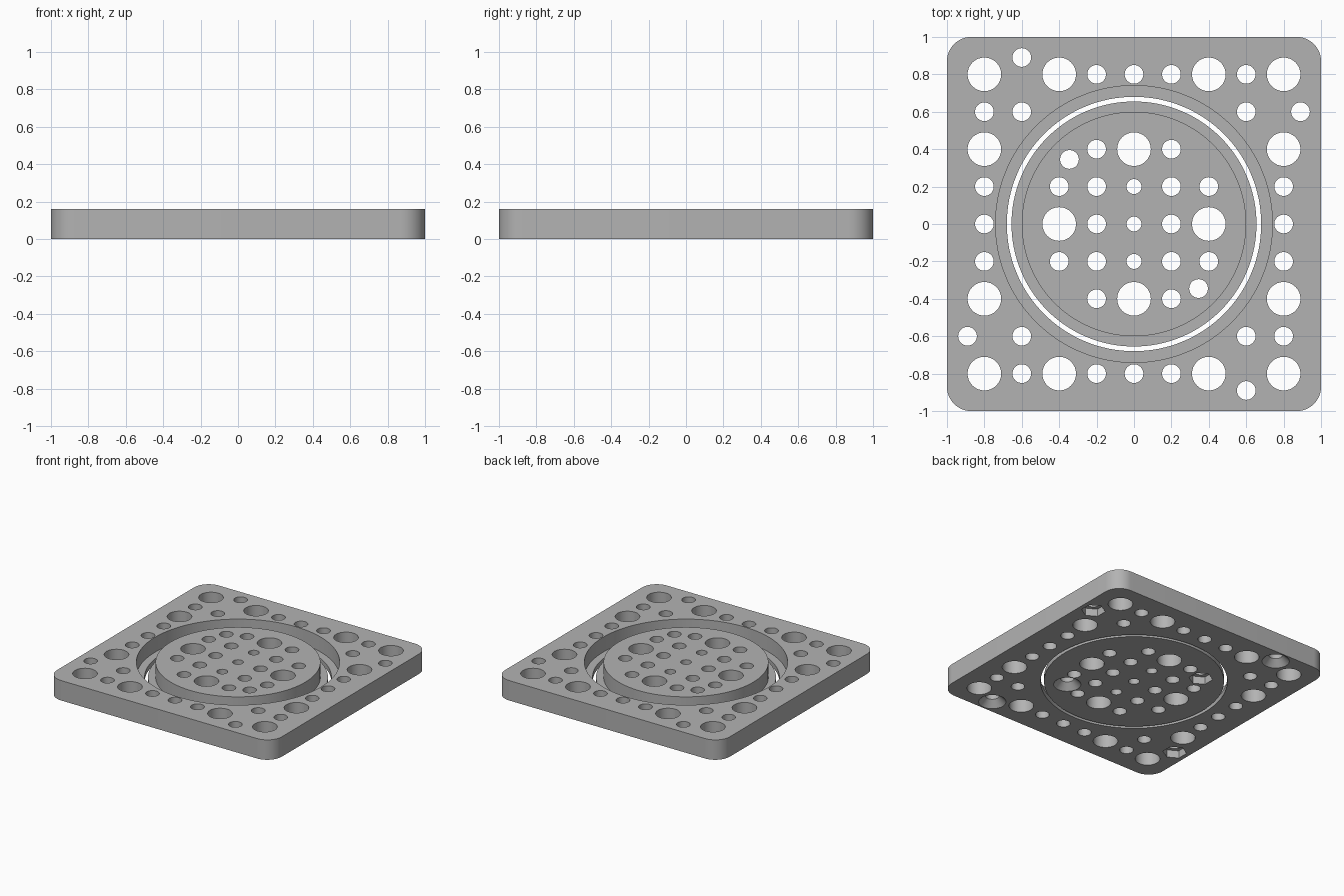
import bpy
import bmesh
from math import cos, sin, pi, radians

if "Cube" in bpy.data.objects:
    bpy.data.objects.remove(bpy.data.objects["Cube"], do_unlink=True)

HEIGHT, FLOOR = 0.16, 0.04      # plate thickness, thickness under the groove
BIG, SMALL, TINY = 0.09, 0.05, 0.04
LOW, HIGH = -0.1, 0.3           # cutter overshoot

grey = bpy.data.materials.new("plain grey")
grey.use_nodes = True
colour = (0.45, 0.45, 0.45, 1)
grey.diffuse_color = colour
grey.node_tree.nodes["Principled BSDF"].inputs["Base Color"].default_value = colour


def lathe(bm, profile, x=0, y=0, sides=32, turn=0.0):
    """Closed solid of revolution from (radius, z) pairs, lowest first."""
    rings = [[bm.verts.new((x + r * cos(turn + 2 * pi * i / sides),
                            y + r * sin(turn + 2 * pi * i / sides), z))
              for i in range(sides)] for r, z in profile]
    for a, b in zip(rings, rings[1:]):
        for i in range(sides):
            j = (i + 1) % sides
            bm.faces.new((a[i], a[j], b[j], b[i]))
    bm.faces.new(rings[0][::-1])
    bm.faces.new(rings[-1])


def make_object(name, bm):
    bmesh.ops.recalc_face_normals(bm, faces=bm.faces)
    mesh = bpy.data.meshes.new(name)
    bm.to_mesh(mesh)
    bm.free()
    obj = bpy.data.objects.new(name, mesh)
    bpy.context.collection.objects.link(obj)
    mesh.materials.append(grey)
    return obj


def cut(obj, bm):
    """Subtract the solids in bm, then discard them."""
    cutter = make_object("cutter", bm)
    cutter.hide_render = True
    mod = obj.modifiers.new("cut", "BOOLEAN")
    mod.operation, mod.solver, mod.object = "DIFFERENCE", "EXACT", cutter
    bpy.context.view_layer.objects.active = obj
    bpy.ops.object.modifier_apply(modifier=mod.name)
    bpy.data.objects.remove(cutter, do_unlink=True)


def drill(obj, holes, sunk, nuts, bore=None):
    """Straight holes, countersunk screw holes and screw holes with nut pockets."""
    bm = bmesh.new()
    if bore:
        lathe(bm, bore, sides=128)
    for x, y, r in holes + [(x, y, SMALL) for x, y in nuts]:
        lathe(bm, [(r, LOW), (r, HIGH)], x, y)
    for x, y in sunk:
        lathe(bm, [(0.1, LOW), (0.1, 0), (SMALL, 0.05), (SMALL, HIGH)], x, y)
    cut(obj, bm)
    bm = bmesh.new()
    for x, y in nuts:
        lathe(bm, [(0.088, LOW), (0.088, 0.06)], x, y, sides=6, turn=radians(30))
    cut(obj, bm)


def finish(obj):
    bpy.ops.object.select_all(action="DESELECT")
    obj.select_set(True)
    bpy.context.view_layer.objects.active = obj
    bpy.ops.object.shade_smooth_by_angle(angle=radians(25))


# Square frame with rounded corners
bm = bmesh.new()
bmesh.ops.create_cube(bm, size=1)
for v in bm.verts:
    v.co = (v.co.x * 2, v.co.y * 2, (v.co.z + 0.5) * HEIGHT)
corners = [e for e in bm.edges if abs(e.verts[0].co.z - e.verts[1].co.z) > 0.1]
bmesh.ops.bevel(bm, geom=corners, offset=0.13, segments=12, profile=0.5, affect="EDGES")
frame = make_object("square_frame", bm)

# One side's holes, turned to all four sides
side = [(x, 0.8, BIG) for x in (-0.4, 0.4, 0.8)]
side += [(x, 0.8, SMALL) for x in (-0.2, 0, 0.2, 0.6)] + [(0.6, 0.6, SMALL)]
holes = []
for c, s in ((1, 0), (0, 1), (-1, 0), (0, -1)):
    holes += [(c * x - s * y, s * x + c * y, r) for x, y, r in side]
drill(frame, holes,
      sunk=[(-0.6, 0.89), (0.6, -0.89)],
      nuts=[(0.89, 0.6), (-0.89, -0.6)],
      bore=[(0.68, LOW), (0.68, FLOOR), (0.74, FLOOR), (0.74, HIGH)])
finish(frame)

# Round centre plate with a low flange
bm = bmesh.new()
lathe(bm, [(0.655, 0), (0.655, FLOOR), (0.6, FLOOR), (0.6, HEIGHT)], sides=128)
disc = make_object("centre_disc", bm)
holes = [(0, 0, TINY), (0, 0.2, TINY), (0, -0.2, TINY)]
for s in (-1, 1):
    holes += [(0, s * 0.4, BIG), (s * 0.4, 0, BIG), (s * 0.2, 0, SMALL)]
    for t in (-1, 1):
        holes += [(s * a, t * b, SMALL) for a, b in ((0.2, 0.2), (0.2, 0.4), (0.4, 0.2))]
drill(disc, holes, sunk=[(0.345, -0.345)], nuts=[(-0.345, 0.345)])
finish(disc)
